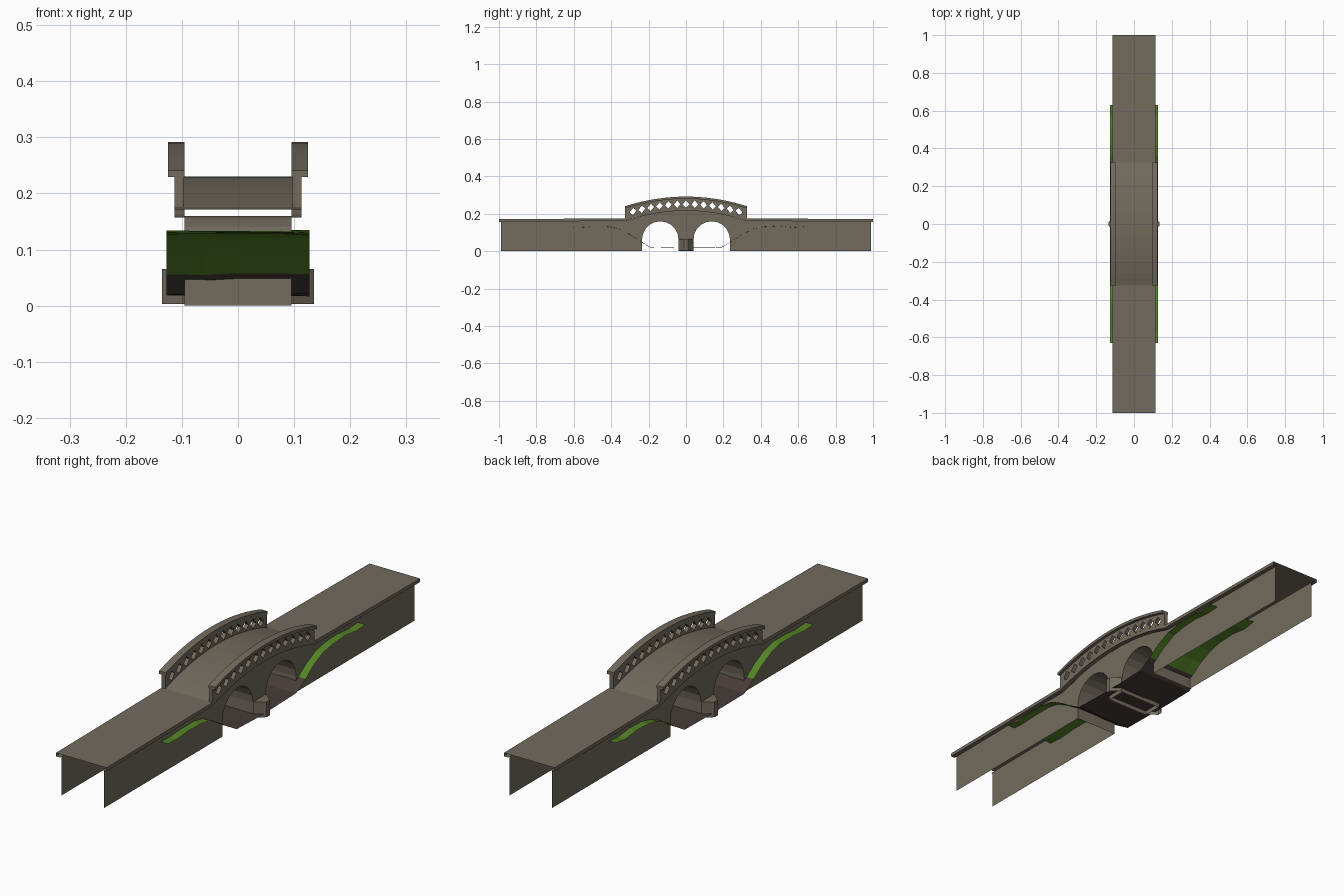
import bpy, bmesh, math, random
from mathutils import Vector

if "Cube" in bpy.data.objects:
    bpy.data.objects.remove(bpy.data.objects["Cube"])

random.seed(4)


def material(name, rgb):
    m = bpy.data.materials.new(name)
    m.diffuse_color = (*rgb, 1)
    m.use_nodes = True
    m.node_tree.nodes["Principled BSDF"].inputs["Base Color"].default_value = m.diffuse_color
    return m


stone = material("stone", (0.17, 0.145, 0.11))
grass = material("grass", (0.09, 0.23, 0.02))
mud = material("mud", (0.06, 0.045, 0.038))


def finish(name, bm, *mats, normals=True):
    bmesh.ops.remove_doubles(bm, verts=bm.verts, dist=1e-5)
    if normals:
        bmesh.ops.recalc_face_normals(bm, faces=bm.faces)
    mesh = bpy.data.meshes.new(name)
    bm.to_mesh(mesh)
    bm.free()
    for m in mats:
        mesh.materials.append(m)
    ob = bpy.data.objects.new(name, mesh)
    bpy.context.collection.objects.link(ob)
    return ob


def face(bm, pts):
    clean = []
    for p in pts:
        if not any((Vector(p) - Vector(q)).length < 1e-5 for q in clean):
            clean.append(p)
    if len(clean) > 2:
        return bm.faces.new([bm.verts.new(p) for p in clean])


def loft(bm, rings, closed=False, caps=False):
    n = len(rings[0])
    for a, b in zip(rings, rings[1:]):
        for i in range(n if closed else n - 1):
            j = (i + 1) % n
            face(bm, [a[i], a[j], b[j], b[i]])
    if caps:
        face(bm, rings[0])
        face(bm, rings[-1])


HUMP, WALL, EDGE, LIP = 0.325, 0.095, 0.113, 0.014


def deck_z(y):
    y = abs(y)
    if y > HUMP:
        return 0.176 - 0.005 * (y - HUMP) / (1 - HUMP)
    return 0.176 + 0.054 * (1 - (y / HUMP) ** 2)


def cap_z(y):
    return 0.229 + 0.051 * (1 - (y / HUMP) ** 2)


hump_ys = [HUMP * i / 10 for i in range(-10, 11)]

# Deck: hollow slab with a lip under each edge
bm = bmesh.new()
rings = []
for y in [-1] + hump_ys + [1]:
    z = deck_z(y)
    rings.append([(-WALL, y, z - LIP), (-EDGE, y, z - LIP), (-EDGE, y, z),
                  (EDGE, y, z), (EDGE, y, z - LIP), (WALL, y, z - LIP)])
loft(bm, rings)
finish("deck", bm, stone, normals=False)

# Arch outlines: semicircle on straight jambs
R, AC, SPRING, SEG = 0.0975, 0.1375, 0.0625, 10
arc = [(-R * math.cos(math.pi * k / SEG), SPRING + R * math.sin(math.pi * k / SEG))
       for k in range(SEG + 1)]

# Side walls: columns from the ground or arch up to the lip
base = [(-0.99, 0), (-HUMP, 0)]
for c in (-AC, AC):
    base += [(c - R, 0)] + [(c + y, z) for y, z in arc] + [(c + R, 0)]
base += [(HUMP, 0), (0.99, 0)]
bm = bmesh.new()
for x in (-WALL, WALL):
    for (y0, z0), (y1, z1) in zip(base, base[1:]):
        if y1 - y0 > 1e-6:
            face(bm, [(x, y0, z0), (x, y1, z1),
                      (x, y1, deck_z(y1) - LIP), (x, y0, deck_z(y0) - LIP)])
finish("side_walls", bm, stone)

# Arch barrels
for name, c in (("arch_barrel_near", -AC), ("arch_barrel_far", AC)):
    bm = bmesh.new()
    outline = [(-R, 0)] + arc + [(R, 0)]
    loft(bm, [[(x, c + y, z) for y, z in outline] for x in (-WALL, WALL)])
    finish(name, bm, stone)

# Pier foot with blunt pointed cutwaters
bm = bmesh.new()
half = [(0.098, -0.04), (0.135, -0.01), (0.135, 0.01), (0.098, 0.04)]
plan = half + [(-x, -y) for x, y in half]
top = [(x, y, 0.065) for x, y in plan]
low = [(x, y, 0.003) for x, y in plan]
loft(bm, [low, top], closed=True)
face(bm, top)
finish("pier_cutwater", bm, stone)

# Parapets: walls pierced by a row of diamonds, with an overhanging cap
STEP, HW, HH = 0.0472, 0.0185, 0.0195
cols = [(-HUMP, 0)]
for i in range(-6, 7):
    cols += [(i * STEP - HW, 0), (i * STEP, HH), (i * STEP + HW, 0)]
cols.append((HUMP, 0))

for name, s in (("left", -1), ("right", 1)):
    bm = bmesh.new()
    x = s * 0.097

    def mid(y):
        return (deck_z(y) + cap_z(y)) / 2 - 0.003

    for (y0, h0), (y1, h1) in zip(cols, cols[1:]):
        m0, m1 = mid(y0), mid(y1)
        face(bm, [(x, y0, deck_z(y0)), (x, y1, deck_z(y1)), (x, y1, m1 - h1), (x, y0, m0 - h0)])
        face(bm, [(x, y0, m0 + h0), (x, y1, m1 + h1), (x, y1, cap_z(y1)), (x, y0, cap_z(y0))])
    bmesh.ops.remove_doubles(bm, verts=bm.verts, dist=1e-5)
    ext = bmesh.ops.extrude_face_region(bm, geom=bm.faces[:], use_keep_orig=True)
    moved = [v for v in ext["geom"] if isinstance(v, bmesh.types.BMVert)]
    bmesh.ops.translate(bm, verts=moved, vec=(s * 0.016, 0, 0))
    finish(name + "_parapet", bm, stone)

    bm = bmesh.new()
    rings = []
    for y in hump_ys:
        z = cap_z(y)
        a, b = s * 0.095, s * 0.125
        rings.append([(a, y, z), (b, y, z), (b, y, z + 0.012), (a, y, z + 0.012)])
    loft(bm, rings, closed=True, caps=True)
    finish(name + "_parapet_cap", bm, stone)

# River bed and grassy banks: one slightly uneven sheet
bank = [(0.06, 0.018), (0.19, 0.02), (0.25, 0.056), (0.30, 0.09), (0.36, 0.119),
        (0.42, 0.132), (0.50, 0.133), (0.57, 0.127), (0.63, 0.132)]
profile = [(-y, z) for y, z in reversed(bank)] + bank
xs = [-0.127, -0.06, 0, 0.06, 0.127]
bm = bmesh.new()
loft(bm, [[(x, y, z + random.uniform(-0.002, 0.002)) for x in xs] for y, z in profile])
for f in bm.faces:
    if f.normal.z < 0:
        f.normal_flip()
    f.material_index = 0 if abs(f.calc_center_median().y) > 0.25 else 1
finish("river_bed_and_banks", bm, grass, mud, normals=False)
